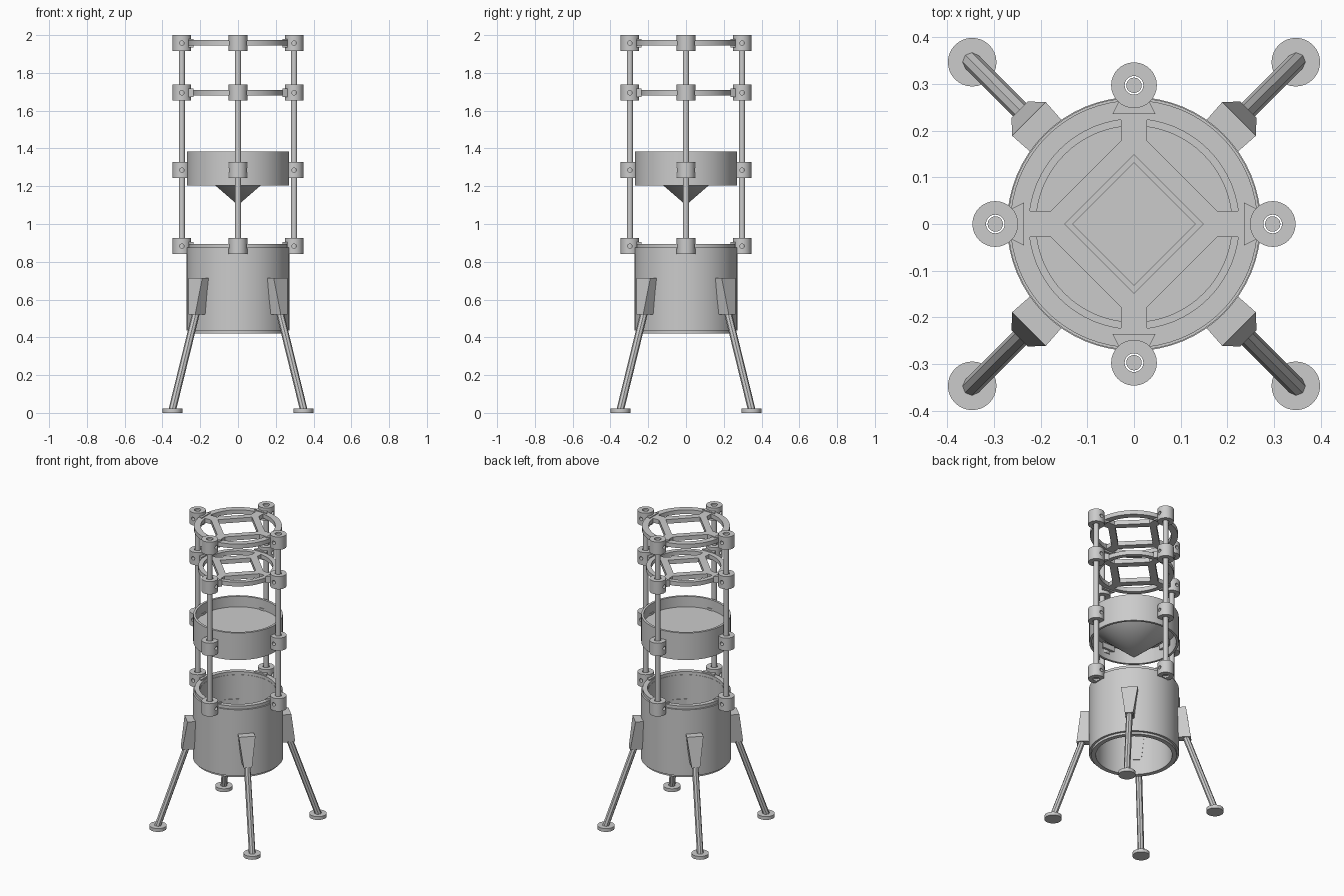
import bpy, bmesh, math
from mathutils import Vector, Matrix

if "Cube" in bpy.data.objects:
    bpy.data.objects.remove(bpy.data.objects["Cube"])

grey = bpy.data.materials.new("light grey")
grey.diffuse_color = (0.6, 0.6, 0.6, 1)
grey.use_nodes = True
grey.node_tree.nodes["Principled BSDF"].inputs["Base Color"].default_value = grey.diffuse_color


def finish(name, bm, smooth=True):
    bmesh.ops.recalc_face_normals(bm, faces=bm.faces)
    me = bpy.data.meshes.new(name)
    bm.to_mesh(me)
    bm.free()
    me.materials.append(grey)
    ob = bpy.data.objects.new(name, me)
    bpy.context.collection.objects.link(ob)
    if smooth:
        bpy.ops.object.select_all(action='DESELECT')
        ob.select_set(True)
        bpy.context.view_layer.objects.active = ob
        bpy.ops.object.shade_smooth_by_angle(angle=math.radians(30))
    return ob


def lathe(bm, profile, n):
    """Revolve a closed (r, z) outline around z; points on the axis become poles."""
    rows = []
    for r, z in profile:
        if r == 0:
            rows.append([bm.verts.new((0, 0, z))] * n)
        else:
            rows.append([bm.verts.new((r * math.cos(2 * math.pi * i / n),
                                       r * math.sin(2 * math.pi * i / n), z)) for i in range(n)])
    for a, b in zip(rows, rows[1:] + rows[:1]):
        for i in range(n):
            j = (i + 1) % n
            vs = list(dict.fromkeys((a[i], a[j], b[j], b[i])))
            if len(vs) > 2:
                bm.faces.new(vs)


def tube(bm, ro, ri, z0, z1, n):
    lathe(bm, [(ri, z0), (ro, z0), (ro, z1), (ri, z1)], n)


def prism(bm, bottom, top):
    """Solid between two four-point outlines."""
    b = [bm.verts.new(p) for p in bottom]
    t = [bm.verts.new(p) for p in top]
    bm.faces.new(b)
    bm.faces.new(t)
    for i in range(4):
        j = (i + 1) % 4
        bm.faces.new((b[i], b[j], t[j], t[i]))


def taper(r0, w0, r1, w1, z):
    return [(r0, -w0, z), (r1, -w1, z), (r1, w1, z), (r0, w0, z)]


def rod(bm, p, q, r, n):
    p, q = Vector(p), Vector(q)
    m = Matrix.Translation((p + q) / 2) @ (q - p).to_track_quat('Z', 'Y').to_matrix().to_4x4()
    bmesh.ops.create_cone(bm, cap_ends=True, segments=n, radius1=r, radius2=r,
                          depth=(q - p).length, matrix=m)


def repeat(ob, angles, z=0.0):
    """Place linked copies around the z axis."""
    for a in angles:
        c = ob.copy()
        c.rotation_euler.z = a
        c.location.z = z
        bpy.context.collection.objects.link(c)


quarter = [i * math.pi / 2 for i in range(4)]
diagonal = [a + math.pi / 4 for a in quarter]

# Lower barrel, open at both ends, with stepped rims
bm = bmesh.new()
lathe(bm, [(0.23, 0.42), (0.258, 0.42), (0.258, 0.435), (0.272, 0.435), (0.272, 0.875),
           (0.262, 0.875), (0.262, 0.895), (0.232, 0.895), (0.232, 0.875), (0.23, 0.875)], 64)
finish("barrel", bm)

# Middle dish with recessed floor and cone underneath
bm = bmesh.new()
lathe(bm, [(0, 1.315), (0.255, 1.315), (0.255, 1.385), (0.27, 1.385), (0.27, 1.205),
           (0.255, 1.205), (0.255, 1.30), (0.225, 1.295), (0, 1.10)], 64)
finish("cone_dish", bm)


# Open frames: ring, square inside it, four spokes
def frame(name, z, ro, ri, sq_out, sq_in, spoke):
    bm = bmesh.new()
    z0, z1 = z - 0.014, z + 0.014
    tube(bm, ro, ri, z0, z1, 64)
    tube(bm, sq_out, sq_in, z0, z1, 4)
    for a in quarter:
        rot = Matrix.Rotation(a, 3, 'Z')
        outline = [taper(sq_out - spoke, spoke, ri + 0.01, spoke, h) for h in (z0, z1)]
        prism(bm, *[[rot @ Vector(p) for p in o] for o in outline])
    finish(name, bm)


frame("top_frame", 1.96, 0.265, 0.225, 0.206, 0.148, 0.028)
frame("lower_frame", 1.695, 0.24, 0.21, 0.195, 0.131, 0.022)

# Upright rods
R = 0.297
bm = bmesh.new()
rod(bm, (R, 0, 0.85), (R, 0, 1.99), 0.0165, 20)
upright = finish("upright_rod", bm)
repeat(upright, quarter[1:])

# Clamp collar with a screw hole through it sideways
bm = bmesh.new()
tube(bm, 0.049, 0.02, -0.0425, 0.0425, 32)
bmesh.ops.translate(bm, verts=bm.verts, vec=(R, 0, 0))
collar = finish("clamp_collar", bm)
bm = bmesh.new()
rod(bm, (R, -0.08, 0), (R, 0.08, 0), 0.012, 16)
cutter = finish("screw_hole_cutter", bm, False)
mod = collar.modifiers.new("hole", 'BOOLEAN')
mod.operation = 'DIFFERENCE'
mod.object = cutter
bpy.context.view_layer.objects.active = collar
bpy.ops.object.modifier_apply(modifier="hole")
bpy.data.objects.remove(cutter)

# Flared tab joining each collar to the structure
bm = bmesh.new()
prism(bm, taper(0.236, 0.046, 0.268, 0.03, -0.022), taper(0.236, 0.046, 0.268, 0.03, 0.022))
tab = finish("clamp_tab", bm, False)
for part in (collar, tab):
    for z in (0.8825, 1.285, 1.695):
        repeat(part, quarter, z)
    repeat(part, quarter[1:], 1.9575)
    part.location.z = 1.9575

# Leg sockets, legs and feet
bm = bmesh.new()
prism(bm, taper(0.225, 0.025, 0.346, 0.025, 0.52), taper(0.225, 0.045, 0.318, 0.051, 0.715))
socket = finish("leg_socket", bm, False)
bm = bmesh.new()
rod(bm, (0.30, 0, 0.57), (0.492, 0, 0.016), 0.02, 8)
leg = finish("leg", bm, False)
bm = bmesh.new()
rod(bm, (0.49, 0, 0), (0.49, 0, 0.022), 0.052, 32)
foot = finish("foot", bm)
for part in (socket, leg, foot):
    repeat(part, diagonal[1:])
    part.rotation_euler.z = diagonal[0]
